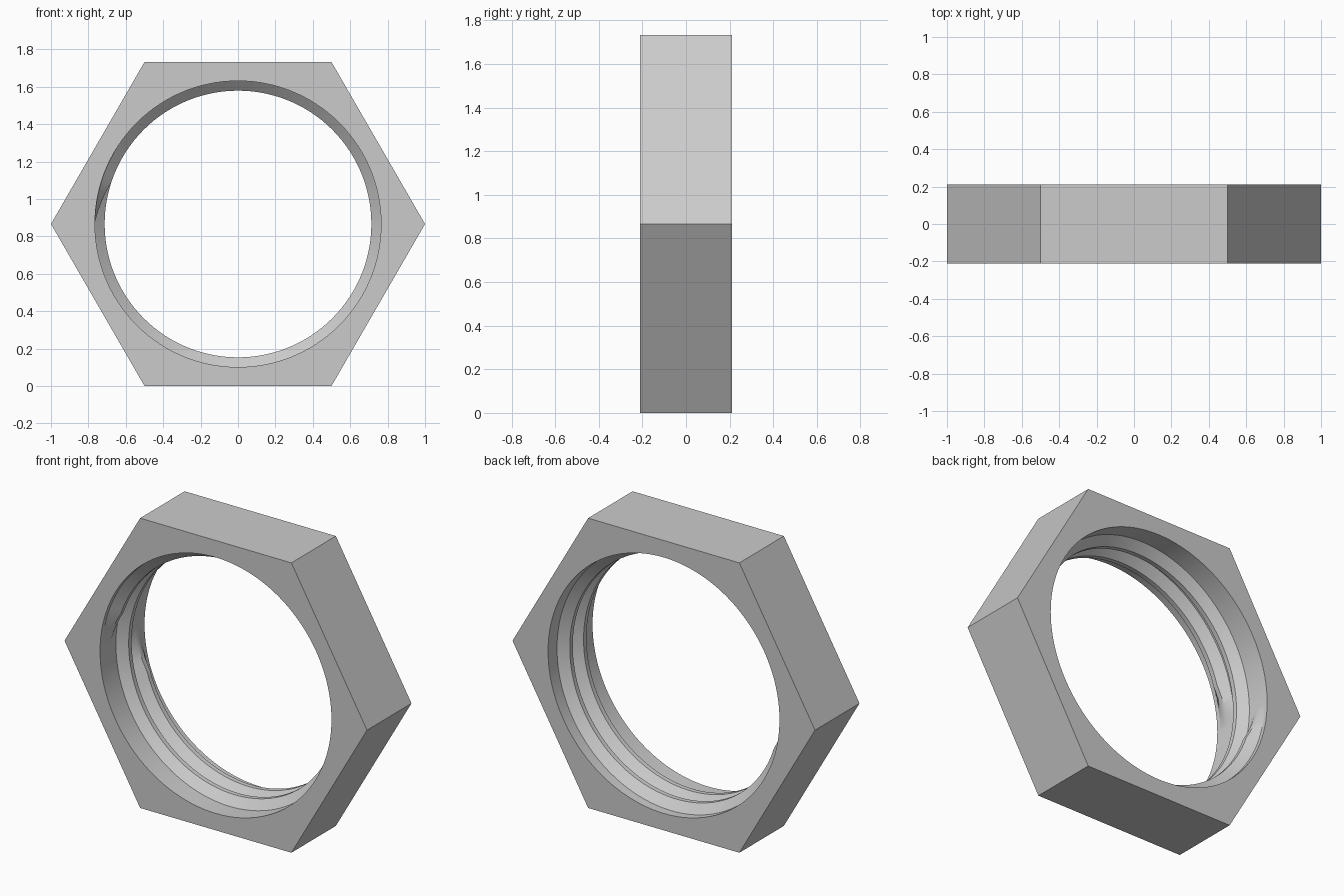
import bpy
import bmesh
from math import pi, cos, sin, radians

if "Cube" in bpy.data.objects:
    bpy.data.objects.remove(bpy.data.objects["Cube"], do_unlink=True)

APOTHEM = 0.866      # half the width across flats, also the bore's centre height
HALF = 0.21          # half thickness
BORE = 0.765
CREST = 0.713        # thread crest radius
PITCH = 0.13
TURNS = 2
STEPS = 120          # segments per turn

steel = bpy.data.materials.new("plain grey")
steel.use_nodes = True
grey = (0.6, 0.6, 0.6, 1)
steel.diffuse_color = grey
steel.node_tree.nodes["Principled BSDF"].inputs["Base Color"].default_value = grey


def sweep(name, sections, closed):
    """Join a row of four-point (angle, radius, y) sections into a solid."""
    bm = bmesh.new()
    rings = [[bm.verts.new((r * cos(a), y, APOTHEM + r * sin(a))) for a, r, y in sec]
             for sec in sections]
    pairs = list(zip(rings, rings[1:]))
    if closed:
        pairs.append((rings[-1], rings[0]))
    else:
        bm.faces.new(rings[0])
        bm.faces.new(rings[-1][::-1])
    for p, q in pairs:
        for i in range(len(p)):
            j = (i + 1) % len(p)
            bm.faces.new((p[i], p[j], q[j], q[i]))
    bmesh.ops.recalc_face_normals(bm, faces=bm.faces[:])
    mesh = bpy.data.meshes.new(name)
    bm.to_mesh(mesh)
    bm.free()
    mesh.materials.append(steel)
    obj = bpy.data.objects.new(name, mesh)
    bpy.context.collection.objects.link(obj)
    bpy.ops.object.select_all(action="DESELECT")
    obj.select_set(True)
    bpy.context.view_layer.objects.active = obj
    bpy.ops.object.shade_smooth_by_angle(angle=radians(30))
    return obj


# Hexagonal body with a round bore
body = []
for i in range(STEPS):
    a = 2 * pi * i / STEPS
    outer = APOTHEM / cos(a % (pi / 3) - pi / 6)
    body.append([(a, outer, -HALF), (a, outer, HALF), (a, BORE, HALF), (a, BORE, -HALF)])
sweep("hex_body", body, True)

# Right-hand internal thread, tapering into the bore at both ends
thread = []
total = STEPS * TURNS
taper = radians(18)
for i in range(total + 1):
    t = 2 * pi * i / STEPS
    rise = min(1, t / taper, (2 * pi * TURNS - t) / taper)
    y = PITCH * (t / (2 * pi) - TURNS / 2)
    base = BORE + 0.002
    crest = base - (base - CREST) * rise
    a = pi - t
    thread.append([(a, base, y - 0.062), (a, crest, y - 0.014),
                   (a, crest, y + 0.014), (a, base, y + 0.062)])
sweep("inner_thread", thread, False)
